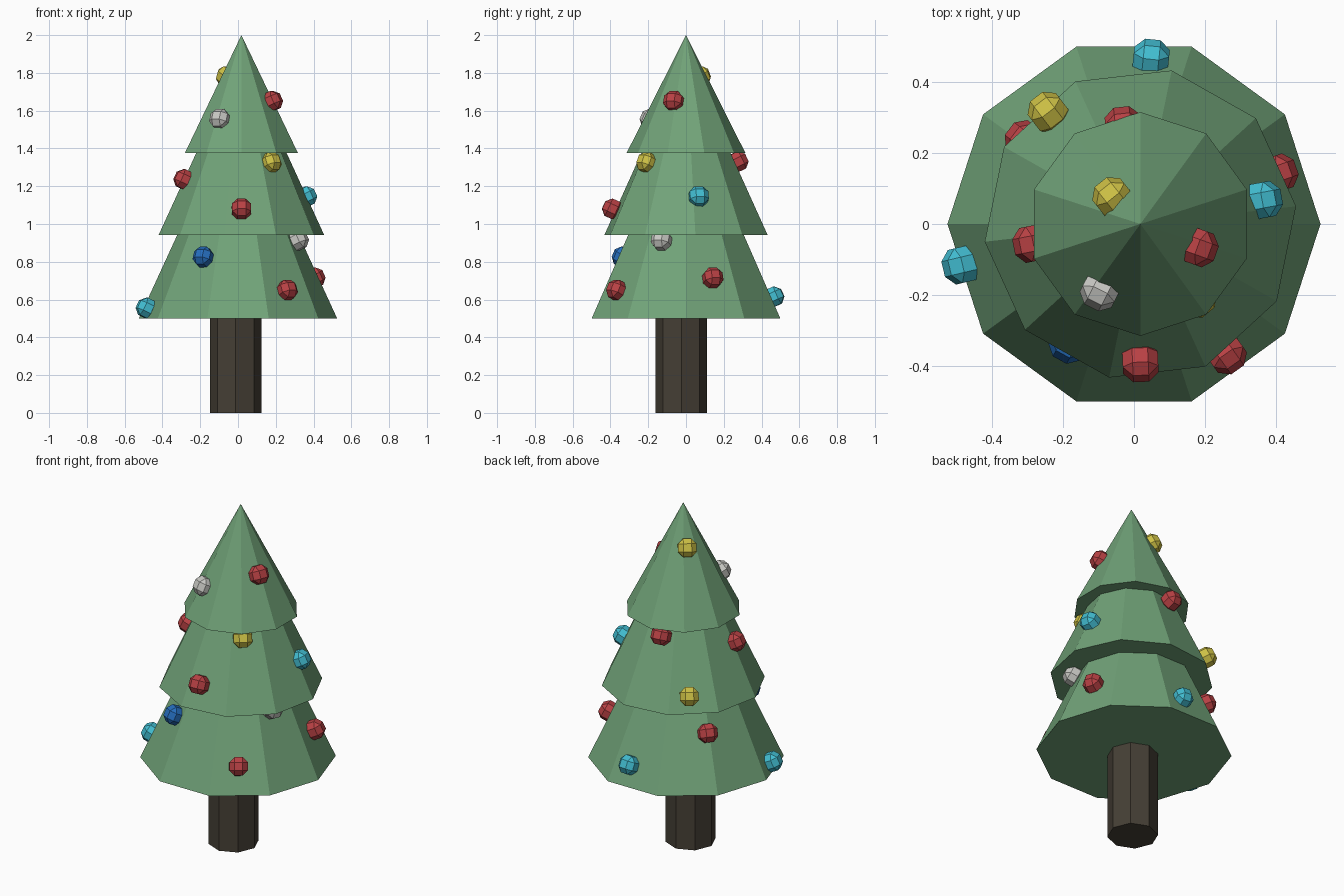
import bpy, bmesh, math
from mathutils import Vector, Matrix

if "Cube" in bpy.data.objects:
    bpy.data.objects.remove(bpy.data.objects["Cube"])


def material(name, rgb):
    m = bpy.data.materials.new(name)
    m.diffuse_color = (*rgb, 1)
    m.use_nodes = True
    m.node_tree.nodes["Principled BSDF"].inputs["Base Color"].default_value = m.diffuse_color
    return m


green = material("pine green", (0.165, 0.366, 0.19))
bark = material("dark bark", (0.06, 0.05, 0.036))
colours = {
    "red": material("red", (0.485, 0.053, 0.058)),
    "yellow": material("yellow", (0.61, 0.53, 0.06)),
    "cyan": material("cyan", (0.055, 0.515, 0.645)),
    "blue": material("blue", (0.019, 0.156, 0.515)),
    "silver": material("silver", (0.58, 0.58, 0.55)),
}


def finish(name, bm, mat):
    bmesh.ops.recalc_face_normals(bm, faces=bm.faces)
    mesh = bpy.data.meshes.new(name)
    bm.to_mesh(mesh)
    bm.free()
    mesh.materials.append(mat)
    obj = bpy.data.objects.new(name, mesh)
    bpy.context.collection.objects.link(obj)
    return obj


def frustum(name, sides, centre, z0, z1, r0, r1, turn, mat):
    """Capped prism or cone with its first corner at angle turn (degrees)."""
    bm = bmesh.new()

    def ring(r, z):
        angles = [math.radians(turn) + 2 * math.pi * i / sides for i in range(sides)]
        return [bm.verts.new((centre[0] + r * math.cos(a), centre[1] + r * math.sin(a), z))
                for a in angles]

    low = ring(r0, z0)
    bm.faces.new(low[::-1])
    if r1 > 0:
        high = ring(r1, z1)
        bm.faces.new(high)
    else:
        tip = bm.verts.new((*centre, z1))
    for i in range(sides):
        j = (i + 1) % sides
        if r1 > 0:
            bm.faces.new((low[i], low[j], high[j], high[i]))
        else:
            bm.faces.new((low[i], low[j], tip))
    return finish(name, bm, mat)


# Trunk and three foliage tiers
frustum("trunk", 8, (-0.012, -0.025), 0, 0.55, 0.137, 0.137, 0, bark)
frustum("lower_tier", 10, (0, 0), 0.5, 1.0, 0.525, 0.295, 0, green)
frustum("middle_tier", 10, (0.018, 0), 0.942, 1.43, 0.441, 0.216, 6.5, green)
frustum("top_tier", 10, (0.018, 0), 1.375, 2.0, 0.315, 0, 18, green)

# Baubles: bevelled cubes set half into the foliage, facing outward
baubles = [
    ("yellow", -0.06, 0.075, 1.78), ("red", 0.18, -0.065, 1.65),
    ("silver", -0.095, -0.187, 1.555), ("yellow", 0.175, -0.207, 1.325),
    ("red", -0.285, -0.055, 1.236), ("red", 0.018, -0.39, 1.08),
    ("cyan", 0.362, 0.067, 1.145), ("red", -0.03, 0.275, 1.33),
    ("yellow", -0.242, 0.315, 1.04), ("silver", 0.317, -0.13, 0.915),
    ("blue", -0.183, -0.335, 0.825), ("cyan", -0.484, -0.115, 0.555),
    ("red", 0.26, -0.366, 0.65), ("red", 0.405, 0.142, 0.715),
    ("cyan", 0.048, 0.465, 0.615), ("red", -0.307, 0.235, 0.81),
]
for i, (colour, x, y, z) in enumerate(baubles):
    bm = bmesh.new()
    bmesh.ops.create_cube(bm, size=0.1)
    bmesh.ops.bevel(bm, geom=bm.edges[:], offset=0.028, segments=1,
                    affect='EDGES', profile=0.5)
    out = Vector((x, y, 0)).normalized() + Vector((0, 0, 0.47))
    turn = out.to_track_quat('Z', 'Y').to_matrix().to_4x4()
    bm.transform(Matrix.Translation((x, y, z)) @ turn)
    finish(f"bauble_{colour}_{i + 1}", bm, colours[colour])
